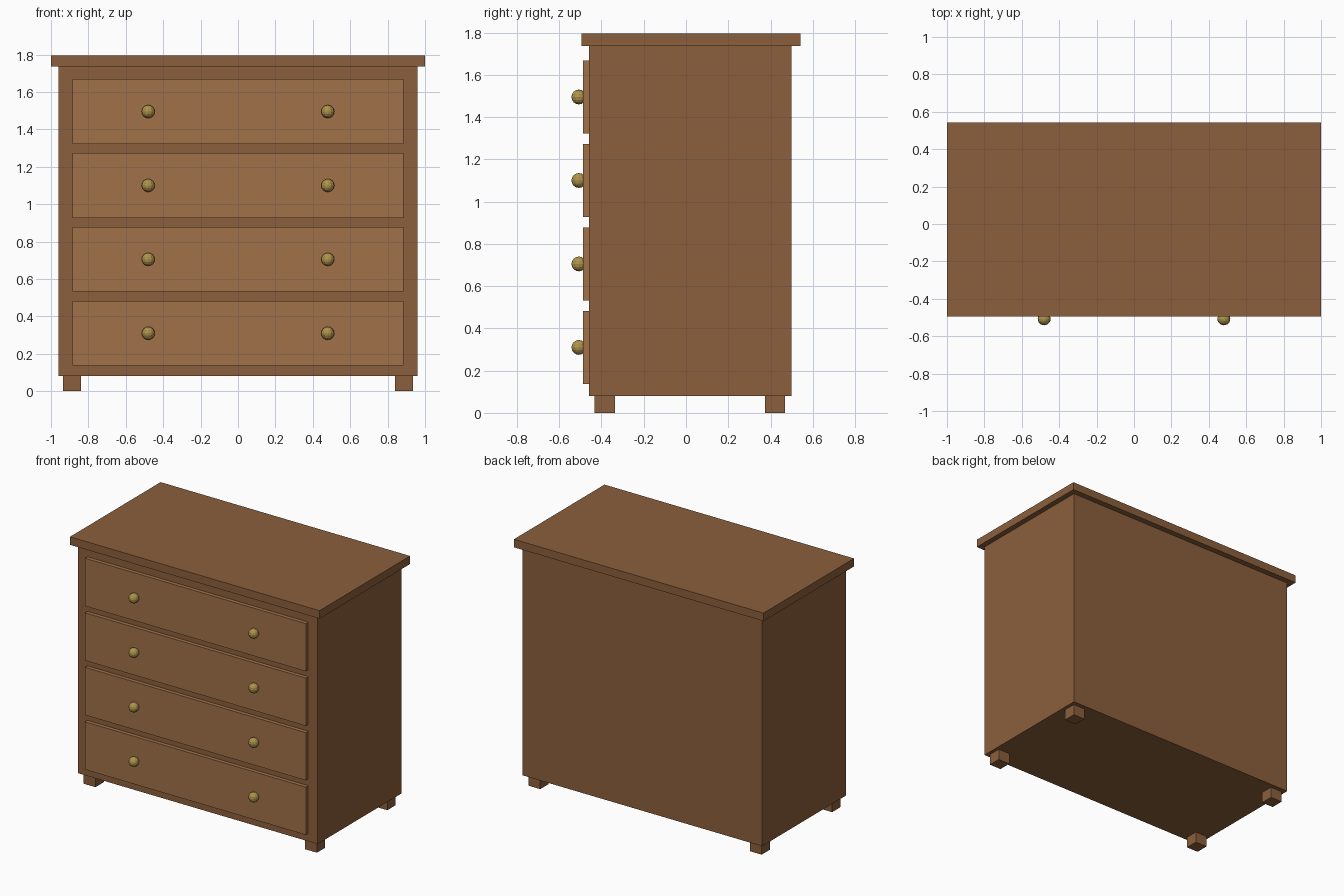
import bpy

if "Cube" in bpy.data.objects:
    bpy.data.objects.remove(bpy.data.objects["Cube"])


def material(name, color):
    m = bpy.data.materials.new(name)
    m.diffuse_color = (*color, 1)
    m.use_nodes = True
    m.node_tree.nodes["Principled BSDF"].inputs["Base Color"].default_value = m.diffuse_color
    return m


wood = material("wood", (0.26, 0.115, 0.045))
drawer_wood = material("drawer_wood", (0.35, 0.165, 0.065))
brass = material("brass", (0.42, 0.29, 0.07))


def box(name, lo, hi, mat):
    center = [(a + b) / 2 for a, b in zip(lo, hi)]
    bpy.ops.mesh.primitive_cube_add(size=1, location=center)
    ob = bpy.context.object
    ob.name = name
    ob.scale = [b - a for a, b in zip(lo, hi)]
    bpy.ops.object.transform_apply(location=False, rotation=False, scale=True)
    ob.data.materials.append(mat)
    return ob


# Carcass and overhanging top
box("body", (-0.96, -0.46, 0.08), (0.96, 0.50, 1.737), wood)
box("top_board", (-1, -0.495, 1.737), (1, 0.542, 1.795), wood)

# Four square feet, slightly inset
for side, x in (("left", -0.935), ("right", 0.84)):
    for end, y in (("front", -0.432), ("back", 0.374)):
        box(f"{end}_{side}_foot", (x, y, 0), (x + 0.095, y + 0.095, 0.08), wood)

# Drawer fronts, each with a pair of round knobs
for i in range(4):
    z = 0.31 + i * 0.395
    box(f"drawer_front_{i + 1}", (-0.885, -0.488, z - 0.173),
        (0.885, -0.46, z + 0.173), drawer_wood)
    for side, x in (("left", -0.48), ("right", 0.48)):
        bpy.ops.mesh.primitive_uv_sphere_add(segments=12, ring_count=8, radius=0.035,
                                             location=(x, -0.507, z))
        knob = bpy.context.object
        knob.name = f"{side}_knob_{i + 1}"
        knob.data.materials.append(brass)
